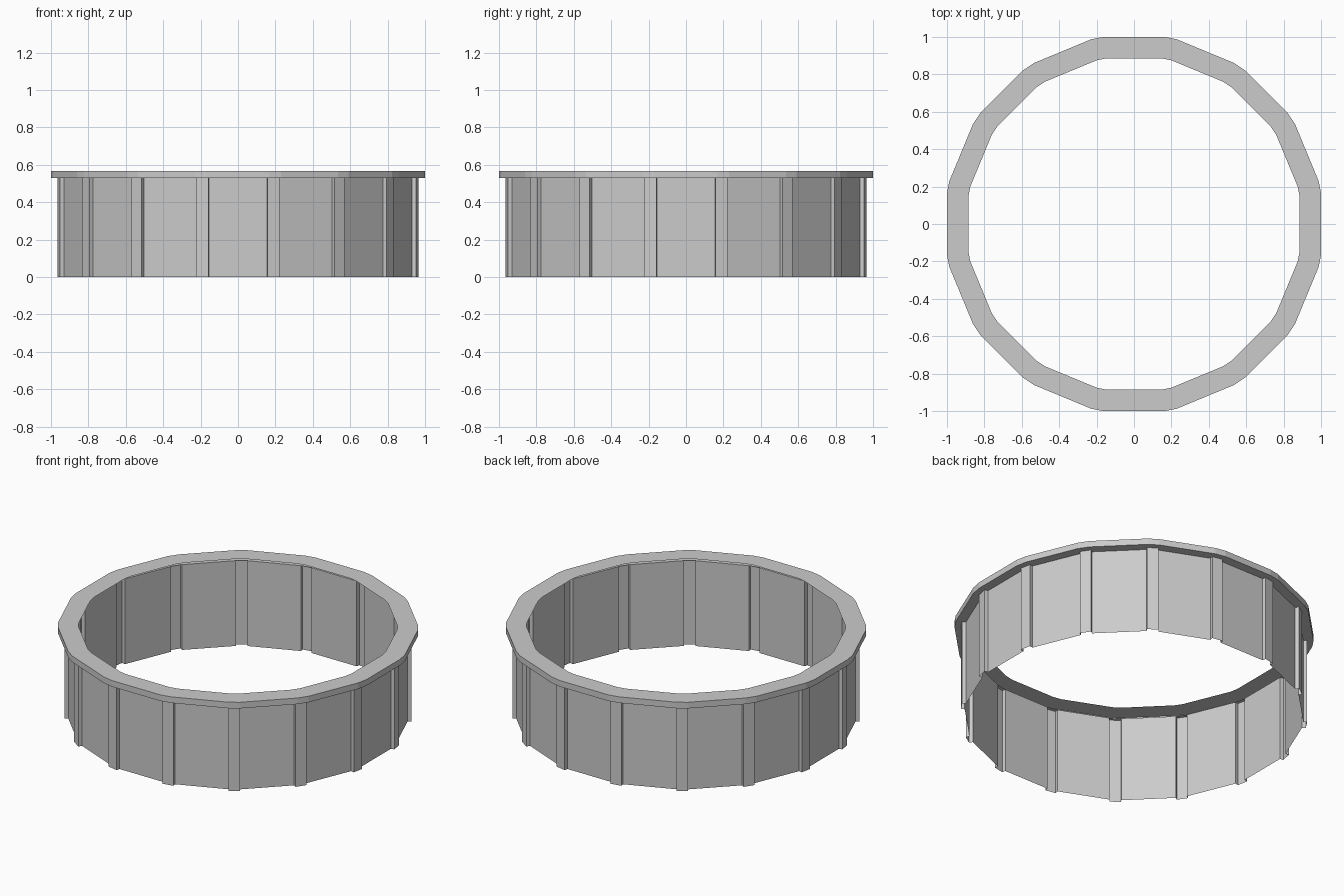
import bpy, math

if "Cube" in bpy.data.objects:
    bpy.data.objects.remove(bpy.data.objects["Cube"])

SIDES = 16
STEP = 2 * math.pi / SIDES
HALF = STEP / 2

grey = bpy.data.materials.new("plain_grey")
grey.diffuse_color = (0.6, 0.6, 0.6, 1)
grey.use_nodes = True
grey.node_tree.nodes["Principled BSDF"].inputs["Base Color"].default_value = grey.diffuse_color


def around(points):
    """Repeat (radius, sideways) points at each of the 16 corners."""
    out = []
    for i in range(SIDES):
        a = HALF + i * STEP
        for r, s in points:
            out.append((r * math.cos(a) - s * math.sin(a),
                        r * math.sin(a) + s * math.cos(a)))
    return out


def clipped(apothem, w):
    """16-sided outline with each corner cut to a short flat of half-width w."""
    r = apothem / math.cos(HALF) - w * math.tan(HALF)
    return around([(r, -w), (r, w)])


def sheet(name, loops):
    """Skin a stack of (outline, z) loops into a flat-faced sheet."""
    n = len(loops[0][0])
    verts = [(x, y, z) for outline, z in loops for x, y in outline]
    faces = [(k * n + i, k * n + (i + 1) % n,
              (k + 1) * n + (i + 1) % n, (k + 1) * n + i)
             for k in range(len(loops) - 1) for i in range(n)]
    mesh = bpy.data.meshes.new(name)
    mesh.from_pydata(verts, [], faces)
    mesh.materials.append(grey)
    obj = bpy.data.objects.new(name, mesh)
    bpy.context.collection.objects.link(obj)
    return obj


# Thin wall: flat panels joined by raised corner ribs, open top and bottom
W = 0.033
wall = around([(0.955, -W), (0.977, -W), (0.977, W), (0.955, W)])
sheet("ribbed_wall", [(wall, 0), (wall, 0.53)])

# Rim: underside overhang, outer edge, flat top with a wide opening
sheet("top_rim", [(clipped(0.943, W), 0.53), (clipped(1.0, W), 0.53),
                  (clipped(1.0, W), 0.568), (clipped(0.885, 0.026), 0.568)])
